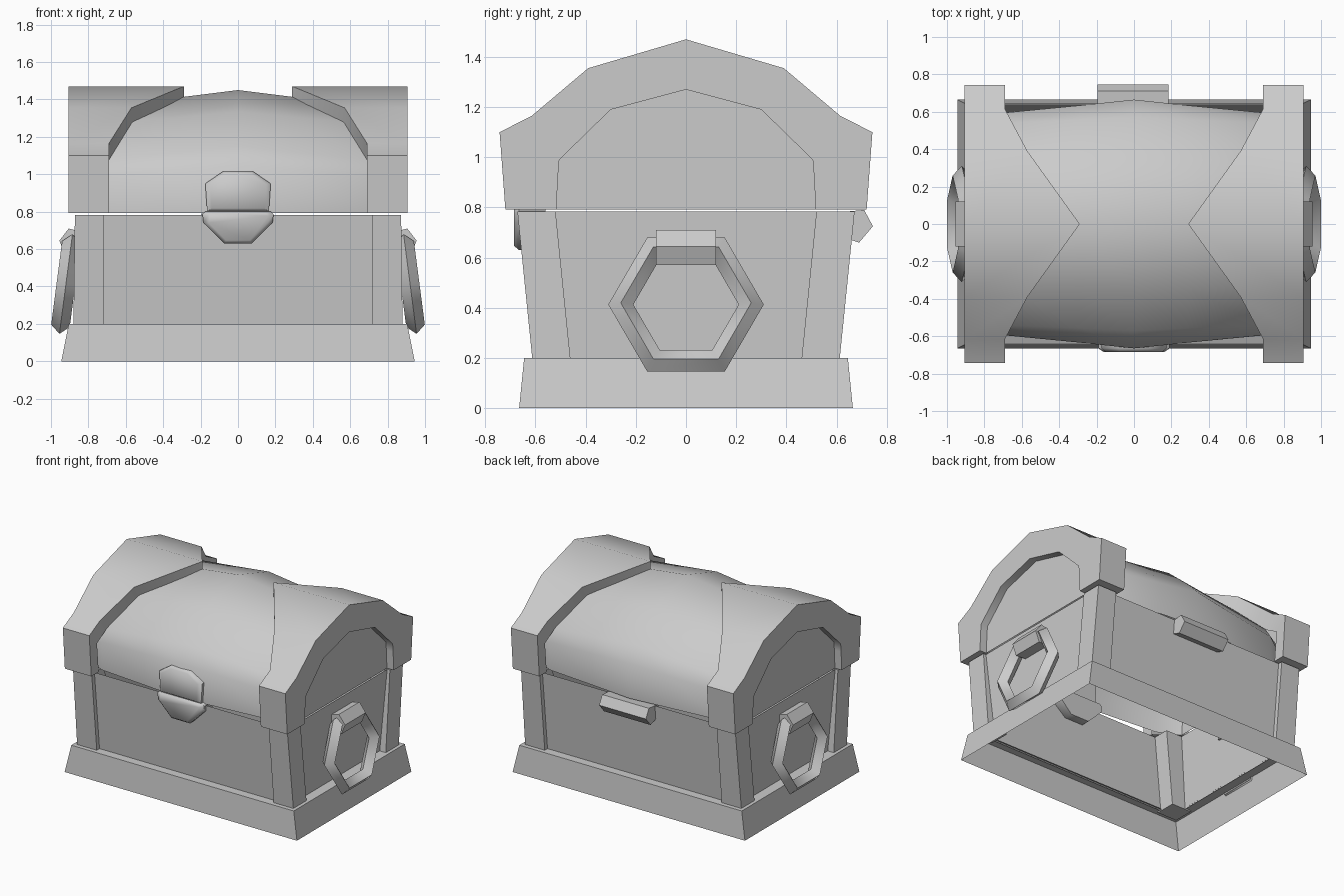
import bpy, bmesh, math
from mathutils import Matrix, Vector

old = bpy.data.objects.get("Cube")
if old:
    bpy.data.objects.remove(old, do_unlink=True)

grey = bpy.data.materials.new("plain grey")
grey.use_nodes = True
grey.diffuse_color = (0.6, 0.6, 0.6, 1)
grey.node_tree.nodes["Principled BSDF"].inputs["Base Color"].default_value = (0.6, 0.6, 0.6, 1)


def finish(name, bm, mirror=(False, False), angle=50):
    """Turn a bmesh into a shaded, optionally mirrored object."""
    bmesh.ops.recalc_face_normals(bm, faces=bm.faces)
    mesh = bpy.data.meshes.new(name)
    bm.to_mesh(mesh)
    bm.free()
    mesh.materials.append(grey)
    obj = bpy.data.objects.new(name, mesh)
    bpy.context.collection.objects.link(obj)
    if any(mirror):
        mod = obj.modifiers.new("mirror", 'MIRROR')
        mod.use_axis = (mirror[0], mirror[1], False)
        mod.use_mirror_merge = False
    bpy.ops.object.select_all(action='DESELECT')
    obj.select_set(True)
    bpy.context.view_layer.objects.active = obj
    bpy.ops.object.shade_smooth_by_angle(angle=math.radians(angle))
    return obj


def loft(bm, rings, closed):
    """Join neighbouring rows of points with quads."""
    rows = [[bm.verts.new(p) for p in ring] for ring in rings]
    for a, b in zip(rows, rows[1:]):
        n = len(a)
        for i in range(n if closed else n - 1):
            j = (i + 1) % n
            bm.faces.new((a[i], a[j], b[j], b[i]))
    return rows


def rect(x0, x1, y0, y1, z):
    return [(x0, y0, z), (x1, y0, z), (x1, y1, z), (x0, y1, z)]


def rect_rings(name, rings, caps=False, mirror=(False, False)):
    bm = bmesh.new()
    rows = loft(bm, [rect(*r) for r in rings], True)
    if caps:
        bm.faces.new(rows[0])
        bm.faces.new(rows[-1])
    return finish(name, bm, mirror)


def arch(half):
    """Complete a half arch (side to crown) into a full one."""
    return half + [(-y, z) for y, z in reversed(half[:-1])]


# Base skirt with a ledge, open underneath
rect_rings("base_skirt", [(-.945, .945, -.665, .665, 0),
                          (-.905, .905, -.645, .645, .2),
                          (-.83, .83, -.57, .57, .2)])

# Tapered chest walls
rect_rings("chest_walls", [(-.83, .83, -.58, .58, .19),
                           (-.85, .85, -.64, .64, .783)])

# Corner posts leaning outwards
rect_rings("corner_posts", [(.72, .88, .46, .612, .19),
                            (.72, .872, .52, .672, .783)],
           caps=True, mirror=(True, True))

# Arch profiles as (y, z)
outer = arch([(.72, .792), (.743, 1.1), (.615, 1.165), (.39, 1.355), (0, 1.47)])
inner = arch([(.517, .792), (.51, .93), (.505, .99), (.3, 1.19), (0, 1.27)])
middle = arch([(.66, .792), (.665, 1.05), (.57, 1.15), (.36, 1.335), (0, 1.45)])
foot = [(y * .88, max(.792, z - .09)) for y, z in outer]
edge_half = [.69, .69, .69, .57, .29]
edge_x = edge_half + edge_half[-2::-1]

# Bulging lid shell that narrows towards both ends
bm = bmesh.new()
columns = [(-.85, 1), (-.69, .45), (-.29, .2), (0, 0), (.29, .2), (.69, .45), (.85, 1)]
loft(bm, [[(x, m[0] + (q[0] - m[0]) * t, m[1] + (q[1] - m[1]) * t)
           for m, q in zip(middle, inner)] for x, t in columns], False)
finish("lid_shell", bm)

# Thick end bands of the lid with recessed end panels
bm = bmesh.new()
rows = loft(bm, [[(x, y, z) for x, (y, z) in zip(edge_x, foot)],
                 [(x, y, z) for x, (y, z) in zip(edge_x, outer)],
                 [(.905, y, z) for y, z in outer],
                 [(.905, y, z) for y, z in inner],
                 [(.85, y, z) for y, z in inner]], False)
bm.faces.new(rows[-1])
for end in (0, -1):
    bm.faces.new([row[end] for row in rows])
finish("lid_end_bands", bm, mirror=(True, False))


# Clasp plates with bevelled fronts
def plate(name, half, y_back, y_front, shrink):
    pts = half + [(-x, z) for x, z in reversed(half)]
    cx = sum(p[1] for p in pts) / len(pts)
    bm = bmesh.new()
    rows = loft(bm, [[(x * s, y, cx + (z - cx) * s) for x, z in pts]
                     for y, s in ((y_back, 1), (y_front + .02, 1), (y_front, shrink))], True)
    bm.faces.new(rows[0])
    bm.faces.new(rows[-1])
    return finish(name, bm)


plate("clasp_upper", [(.08, 1.015), (.175, .95), (.165, .8)], -.6, -.685, .85)
plate("clasp_lower", [(.175, .8), (.19, .785), (.185, .74), (.075, .63)], -.56, -.685, .85)


# Faceted bars: a cross-section swept along one axis
def bar(name, ends, place, section, mirror=(False, False)):
    bm = bmesh.new()
    rows = loft(bm, [[place(e, a, b) for a, b in section] for e in ends], True)
    bm.faces.new(rows[0])
    bm.faces.new(rows[-1])
    return finish(name, bm, mirror)


bar("rear_hinge", (-.195, .185), lambda e, a, b: (e, a, b),
    [(.6, .78), (.71, .79), (.745, .725), (.69, .66), (.6, .69)])
bar("handle_mounts", (-.12, .12), lambda e, a, b: (a, e, b),
    [(.83, .69), (.905, .71), (.955, .645), (.925, .57), (.83, .575)],
    mirror=(True, False))

# Six-sided ring handles with a diamond section, tilted out at the bottom
major, minor, tilt = .26, .05, .13
bm = bmesh.new()
rings = []
for i in range(7):
    a = math.tau * i / 6
    rings.append([((major + minor * math.cos(b)) * math.cos(a),
                   (major + minor * math.cos(b)) * math.sin(a),
                   minor * math.sin(b))
                  for b in (k * math.pi / 2 for k in range(4))])
loft(bm, rings, True)
bmesh.ops.remove_doubles(bm, verts=bm.verts, dist=.0001)
s, c = math.sin(tilt), math.cos(tilt)
turn = Matrix(((0, -s, c), (1, 0, 0), (0, c, s))).to_4x4()
bm.transform(Matrix.Translation(Vector((.92, 0, .413))) @ turn)
finish("ring_handles", bm, mirror=(True, False))
